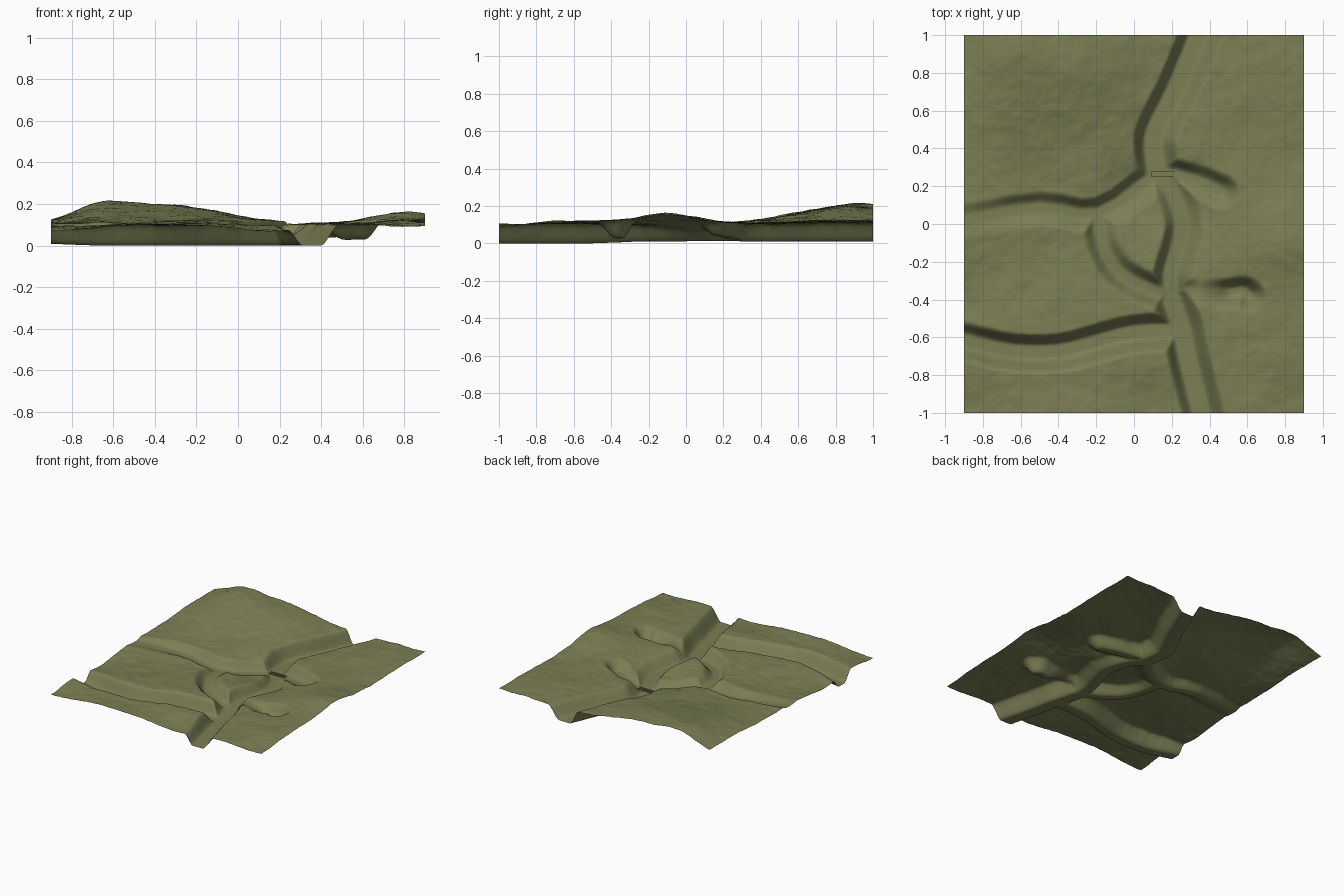
import bpy, bmesh, math
from mathutils import Vector, noise

cube = bpy.data.objects.get("Cube")
if cube:
    bpy.data.objects.remove(cube)

olive = bpy.data.materials.new("olive_ground")
olive.use_nodes = True
olive.diffuse_color = (0.2, 0.21, 0.09, 1)
olive.node_tree.nodes["Principled BSDF"].inputs["Base Color"].default_value = (0.2, 0.21, 0.09, 1)

# Broad hills and dips: centre x, centre y, radius x, radius y, height
BASE = 0.103
HILLS = [
    (-.67, .9, .17, .42, .062), (-.4, .92, .35, .45, .08), (-.12, .9, .3, .35, .025),
    (.82, -.1, .25, .25, .055), (.75, .8, .3, .4, .02),
    (.85, -.65, .25, .28, .022), (.14, -1, .2, .25, -.032),
    (-.9, -1, .25, .25, -.03), (.9, -1, .3, .3, -.015), (-.92, -.42, .2, .2, -.035),
    (.04, .12, .17, .2, -.05), (.33, .06, .14, .18, -.035), (-.55, -.2, .35, .2, -.015),
]

# Valleys: floor half width, then path points as x, y, floor height
VALLEYS = {
    "north_canyon": (.042, [(.345, 1.02, .01), (.22, .72, .01), (.125, .53, .01), (.1, .43, .01), (.12, .28, .012)]),
    "east_channel": (.03, [(.12, .28, .012), (.2, .18, .012), (.25, .02, .012), (.23, -.12, .01), (.19, -.26, .01), (.2, -.4, .005)]),
    "south_canyon": (.04, [(.2, -.4, .005), (.25, -.55, 0), (.28, -.7, 0), (.36, -1.02, 0)]),
    "southwest_valley": (.03, [(-.92, -.61, .01), (-.65, -.67, 0), (-.4, -.67, 0), (-.2, -.62, 0), (0, -.57, 0), (.25, -.56, 0)]),
    "northwest_valley": (.02, [(-.92, .02, .09), (-.5, .09, .06), (-.19, .06, .035), (.12, .27, .015)]),
    "west_channel": (.02, [(-.19, .06, .035), (-.17, -.1, .04), (-.08, -.25, .03), (.08, -.34, .02), (.2, -.37, .005)]),
    "east_hollow": (.02, [(.15, .28, .015), (.33, .23, .03), (.45, .18, .04)]),
    "southeast_hollow": (.012, [(.2, -.34, .01), (.33, -.36, .085), (.42, -.36, .07), (.5, -.36, .03), (.57, -.35, .03), (.6, -.37, .03)]),
}


def smooth(t):
    t = max(0, min(1, t))
    return t * t * (3 - 2 * t)


def rounded(path, steps=3):
    """Smooth curve through the path points."""
    p = [Vector(q) for q in path]
    p = [2 * p[0] - p[1]] + p + [2 * p[-1] - p[-2]]
    curve = []
    for a, b, c, d in zip(p, p[1:], p[2:], p[3:]):
        for i in range(steps):
            t = i / steps
            curve.append(b + (c - a) * t / 2 + (a - 2.5 * b + 2 * c - d / 2) * t * t
                         + (1.5 * (b - c) + (d - a) / 2) * t ** 3)
    return [tuple(q) for q in curve + [p[-2]]]


def land(x, y):
    z = BASE + sum(h * math.exp(-((x - a) / rx) ** 2 - ((y - b) / ry) ** 2)
                   for a, b, rx, ry, h in HILLS)
    return z + .008 * noise.fractal(Vector((x * 4, y * 4, .3)), .7, 2, 5)


def nearest(x, y, path):
    """Distance to the path, floor height there, and offset from it."""
    best = None
    for (ax, ay, az), (bx, by, bz) in zip(path, path[1:]):
        ux, uy = bx - ax, by - ay
        t = max(0, min(1, ((x - ax) * ux + (y - ay) * uy) / (ux * ux + uy * uy)))
        dx, dy = x - ax - t * ux, y - ay - t * uy
        d = math.hypot(dx, dy)
        if best is None or d < best[0]:
            best = (d, az + t * (bz - az), dx, dy)
    return best


PATHS = [(half, rounded(path)) for half, path in VALLEYS.values()]


def height(x, y):
    top = land(x, y)
    z = top
    for half, path in PATHS:
        d, floor, dx, dy = nearest(x, y, path)
        # Steep on the north-west bank, gentler on the south-east bank
        bank = .08 + .014 * (dx - dy) / (d + .01)
        floor = min(floor, top)
        z = min(z, floor + (top - floor) * smooth((d - half) / bank))
    return max(0, z)


# Terrain sheet
bm = bmesh.new()
bmesh.ops.create_grid(bm, x_segments=180, y_segments=200, size=1)
for v in bm.verts:
    v.co.x *= .9
    v.co.z = height(v.co.x, v.co.y)
for f in bm.faces:
    f.smooth = True
mesh = bpy.data.meshes.new("terrain")
bm.to_mesh(mesh)
bm.free()
mesh.materials.append(olive)
bpy.context.collection.objects.link(bpy.data.objects.new("terrain", mesh))


# Small footbridge over the channel
def box(name, centre, size):
    bpy.ops.mesh.primitive_cube_add(size=1, location=centre)
    part = bpy.context.object
    part.name = name
    part.scale = size
    part.data.materials.append(olive)


box("bridge_deck", (.155, .265, .02), (.13, .026, .004))
for side in (-1, 1):
    box("bridge_rail", (.155, .265 + side * .012, .025), (.13, .003, .006))
